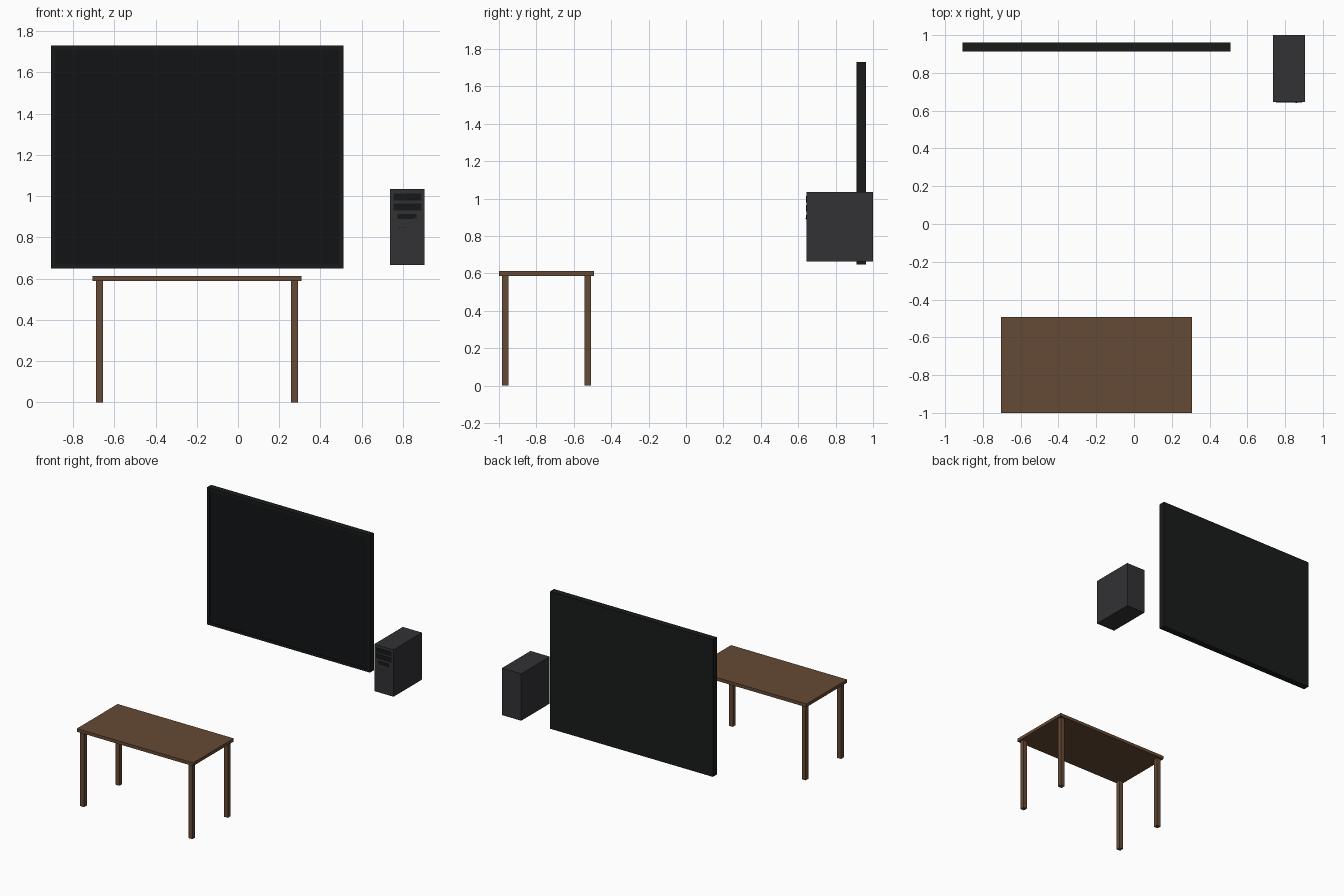
import bpy, bmesh
from mathutils import Vector

if "Cube" in bpy.data.objects:
    bpy.data.objects.remove(bpy.data.objects["Cube"])


def material(name, rgb):
    m = bpy.data.materials.new(name)
    m.diffuse_color = (*rgb, 1)
    m.use_nodes = True
    m.node_tree.nodes["Principled BSDF"].inputs["Base Color"].default_value = m.diffuse_color
    return m


WOOD = material("wood", (0.13, 0.068, 0.035))
CASE = material("case", (0.032, 0.032, 0.036))
BLACK = material("black_plastic", (0.008, 0.009, 0.009))
FRAME = material("frame_plastic", (0.0095, 0.0105, 0.0105))
SCREEN = material("screen_glass", (0.006, 0.007, 0.008))


def finish(name, bm, *mats):
    me = bpy.data.meshes.new(name)
    bm.to_mesh(me)
    bm.free()
    for m in mats:
        me.materials.append(m)
    ob = bpy.data.objects.new(name, me)
    bpy.context.collection.objects.link(ob)
    return ob


def box_mesh(x, y, z):
    bm = bmesh.new()
    bmesh.ops.create_cube(bm, size=1)
    for v in bm.verts:
        v.co = Vector([(a + b) / 2 + c * (b - a) for (a, b), c in zip((x, y, z), v.co)])
    return bm


def box(name, x, y, z, mat):
    return finish(name, box_mesh(x, y, z), mat)


# Table
box("table_top", (-0.705, 0.308), (-1.0, -0.493), (0.587, 0.612), WOOD)
for side, x in (("left", -0.688), ("right", 0.257)):
    for end, y in (("front", -0.984), ("back", -0.543)):
        box(f"table_leg_{end}_{side}", (x, x + 0.034), (y, y + 0.034), (0, 0.587), WOOD)

# Wall screen: box whose front face is inset and pushed back
bm = box_mesh((-0.908, 0.512), (0.912, 0.962), (0.648, 1.73))
bm.normal_update()
front = min(bm.faces, key=lambda f: f.calc_center_median().y)
bmesh.ops.inset_individual(bm, faces=[front], thickness=0.03)
rim = bmesh.ops.extrude_discrete_faces(bm, faces=[front])
screen = rim["faces"][0]
bmesh.ops.translate(bm, verts=screen.verts, vec=(0, 0.005, 0))
screen.material_index = 1
finish("television", bm, FRAME, SCREEN)

# Computer tower
Y = 0.645
box("computer_case", (0.737, 0.905), (Y, 1.0), (0.665, 1.035), CASE)
for i, (x, z) in enumerate((((0.753, 0.889), (0.979, 1.013)),
                            ((0.753, 0.889), (0.930, 0.965)),
                            ((0.774, 0.866), (0.888, 0.912)))):
    box(f"drive_bay_{i + 1}", x, (Y - 0.003, Y + 0.01), z, BLACK)
box("eject_button", (0.854, 0.862), (Y - 0.005, Y), (0.890, 0.896), CASE)

# Row of front ports
for i in range(3):
    x = 0.776 + 0.014 * i
    box(f"front_port_{i + 1}", (x, x + 0.006), (Y - 0.002, Y + 0.01), (0.846, 0.851), BLACK)
